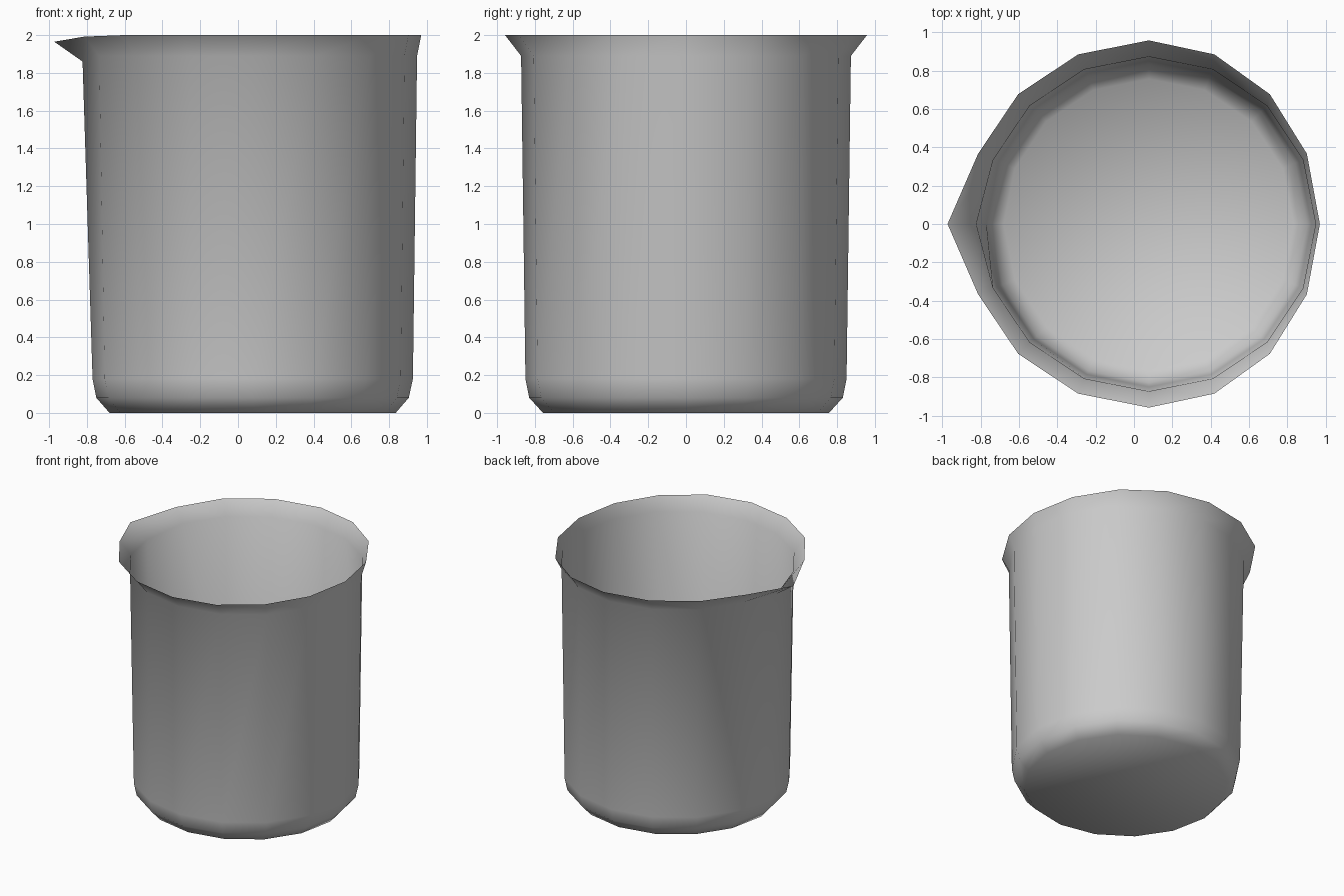
import bpy, bmesh, math

if "Cube" in bpy.data.objects:
    bpy.data.objects.remove(bpy.data.objects["Cube"])

SIDES = 16
CX = 0.078  # body axis is shifted because the spout sticks out at -x

# rings: height, right radius, left radius, y radius, spout x, spout z
rings = [
    (0.0, 0.757, 0.757, 0.757, -0.68, 0.0),
    (0.08, 0.826, 0.826, 0.83, -0.75, 0.08),
    (0.18, 0.848, 0.848, 0.85, -0.77, 0.18),
    (1.89, 0.87, 0.88, 0.873, -0.823, 1.86),
    (2.0, 0.892, 0.965, 0.958, -0.973, 1.965),
]

bm = bmesh.new()
loops = []
for z, right, left, ry, sx, sz in rings:
    loop = []
    for i in range(SIDES):
        a = 2 * math.pi * i / SIDES
        c, s = math.cos(a), math.sin(a)
        x, h = CX + c * (right if c > 0 else left), z
        if i == SIDES // 2:                     # pouring spout tip
            x, h = sx, sz
        elif abs(i - SIDES // 2) == 1 and z == 2.0:
            h = 1.992                           # rim dips towards the spout
        loop.append(bm.verts.new((x, ry * s, h)))
    loops.append(loop)

# closed base and single-skin wall
bm.faces.new(list(reversed(loops[0])))
for lo, hi in zip(loops, loops[1:]):
    for i in range(SIDES):
        j = (i + 1) % SIDES
        bm.faces.new((lo[i], lo[j], hi[j], hi[i]))
for f in bm.faces:
    f.smooth = True

mesh = bpy.data.meshes.new("beaker")
bm.to_mesh(mesh)
bm.free()
beaker = bpy.data.objects.new("beaker", mesh)
bpy.context.collection.objects.link(beaker)
